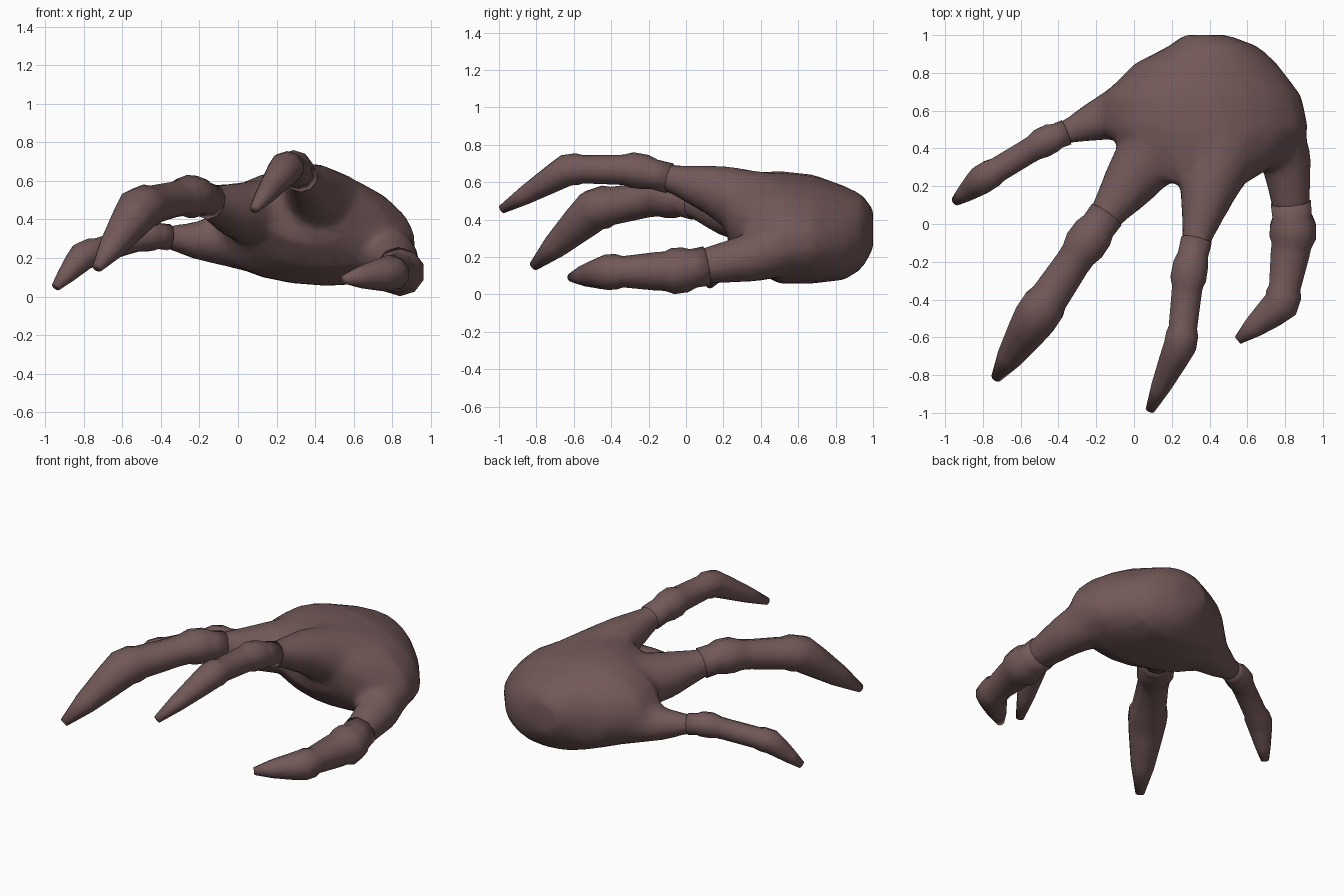
import bpy, bmesh, math
from mathutils import Vector

if "Cube" in bpy.data.objects:
    bpy.data.objects.remove(bpy.data.objects["Cube"])

skin = bpy.data.materials.new("dusky_skin")
skin.diffuse_color = (0.17, 0.098, 0.098, 1)
skin.use_nodes = True
skin.node_tree.nodes["Principled BSDF"].inputs["Base Color"].default_value = skin.diffuse_color


def loft(bm, path, sides, fixed=None):
    """Closed tube through (x, y, z, half_width, half_height) sections."""
    pts = [Vector(p[:3]) for p in path]
    rings = []
    for i, p in enumerate(path):
        t = fixed or (pts[min(i + 1, len(pts) - 1)] - pts[max(i - 1, 0)]).normalized()
        side = t.cross(Vector((0, 0, 1))).normalized()
        up = side.cross(t)
        angles = [2 * math.pi * (k + 0.5) / sides for k in range(sides)]
        rings.append([bm.verts.new(pts[i] + side * math.cos(a) * p[3] + up * math.sin(a) * p[4])
                      for a in angles])
    for a, b in zip(rings, rings[1:]):
        for k in range(sides):
            n = (k + 1) % sides
            bm.faces.new((a[k], a[n], b[n], b[k]))
    bm.faces.new(rings[0][::-1])
    bm.faces.new(rings[-1])


def make(name, bm):
    bmesh.ops.recalc_face_normals(bm, faces=bm.faces[:])
    me = bpy.data.meshes.new(name)
    bm.to_mesh(me)
    bm.free()
    me.materials.append(skin)
    ob = bpy.data.objects.new(name, me)
    bpy.context.collection.objects.link(ob)
    for f in me.polygons:
        f.use_smooth = True
    return ob


def section(a, b, t, r):
    """Oval finger section of radius r, a fraction t of the way from a to b."""
    p = Vector(a[:3]).lerp(Vector(b[:3]), t)
    return (*p, r, r * 0.95)


def build_finger(name, base, j1, j2, tip):
    """Bony finger: narrow shafts swelling at two knuckles, then a pointed end."""
    shaft = j1[3] * 0.83
    path = [section(base, j1, 0.58, shaft * 1.06),
            section(base, j1, 0.78, shaft * 1.04),
            section(base, j1, 0.90, j1[3]),
            section(j1, j2, 0.08, j1[3] * 1.02),
            section(j1, j2, 0.20, j1[3] * 0.87),
            section(j1, j2, 0.32, j1[3] * 0.85),
            section(j1, j2, 0.78, j2[3] * 0.88),
            section(j1, j2, 0.88, j2[3]),
            section(j2, tip, 0.03, j2[3]),
            section(j2, tip, 0.25, j2[3] * 0.87),
            section(j2, tip, 0.65, j2[3] * 0.6),
            section(j2, tip, 1, tip[3])]
    bm = bmesh.new()
    loft(bm, path, 10)
    make(name, bm)
    # Stretch of the finger that belongs to the palm skin
    return [section(base, j1, 0, base[3]), section(base, j1, 0.55, shaft),
            section(base, j1, 0.75, shaft * 0.95)]


# Palm: rounded heel tapering to the webs, later fused with the finger roots
palm_bm = bmesh.new()
loft(palm_bm, [
    (.38, 1.0, .35, .12, .11), (.42, .94, .34, .24, .20), (.38, .85, .33, .38, .25),
    (.36, .68, .35, .53, .29), (.38, .50, .36, .55, .30), (.39, .33, .40, .39, .25),
    (.36, .22, .45, .24, .17)], 20, Vector((0, -1, 0)))

# Cup the palm: the thumb side droops more than the other
for v in palm_bm.verts:
    u = (v.co.x - 0.37) / 0.53
    v.co.z -= 0.04 * u + 0.04 * u * u

# Fingers: root inside the palm, base, two knuckles, tip (x, y, z, radius)
fingers = {
    "little_finger": [(.08, .64, .30, .19), (-.22, .54, .29, .105), (-.46, .445, .32, .082),
                      (-.80, .24, .215, .08), (-.945, .12, .05, .025)],
    "middle_finger": [(.18, .50, .42, .21), (-.02, .22, .45, .15), (-.24, -.08, .525, .115),
                      (-.51, -.48, .46, .122), (-.73, -.815, .15, .028)],
    "index_finger": [(.47, .42, .45, .22), (.385, .15, .56, .145), (.29, -.26, .665, .098),
                     (.25, -.63, .67, .09), (.085, -.985, .455, .025)],
    "thumb": [(.69, .60, .28, .19), (.81, .32, .19, .135), (.845, -.04, .125, .127),
              (.785, -.42, .12, .10), (.55, -.615, .09, .025)],
}
for name, (root, *joints) in fingers.items():
    start = build_finger(name, *joints)
    loft(palm_bm, [section(root, root, 0, root[3])] + start, 14)

# Fuse and soften the palm so the webs blend
palm = make("palm", palm_bm)
m = palm.modifiers.new("fuse", 'REMESH')
m.mode = 'VOXEL'
m.voxel_size = 0.025
m.use_smooth_shade = True
m = palm.modifiers.new("soften", 'SMOOTH')
m.factor = 0.5
m.iterations = 8
m = palm.modifiers.new("simplify", 'DECIMATE')
m.ratio = 0.2
